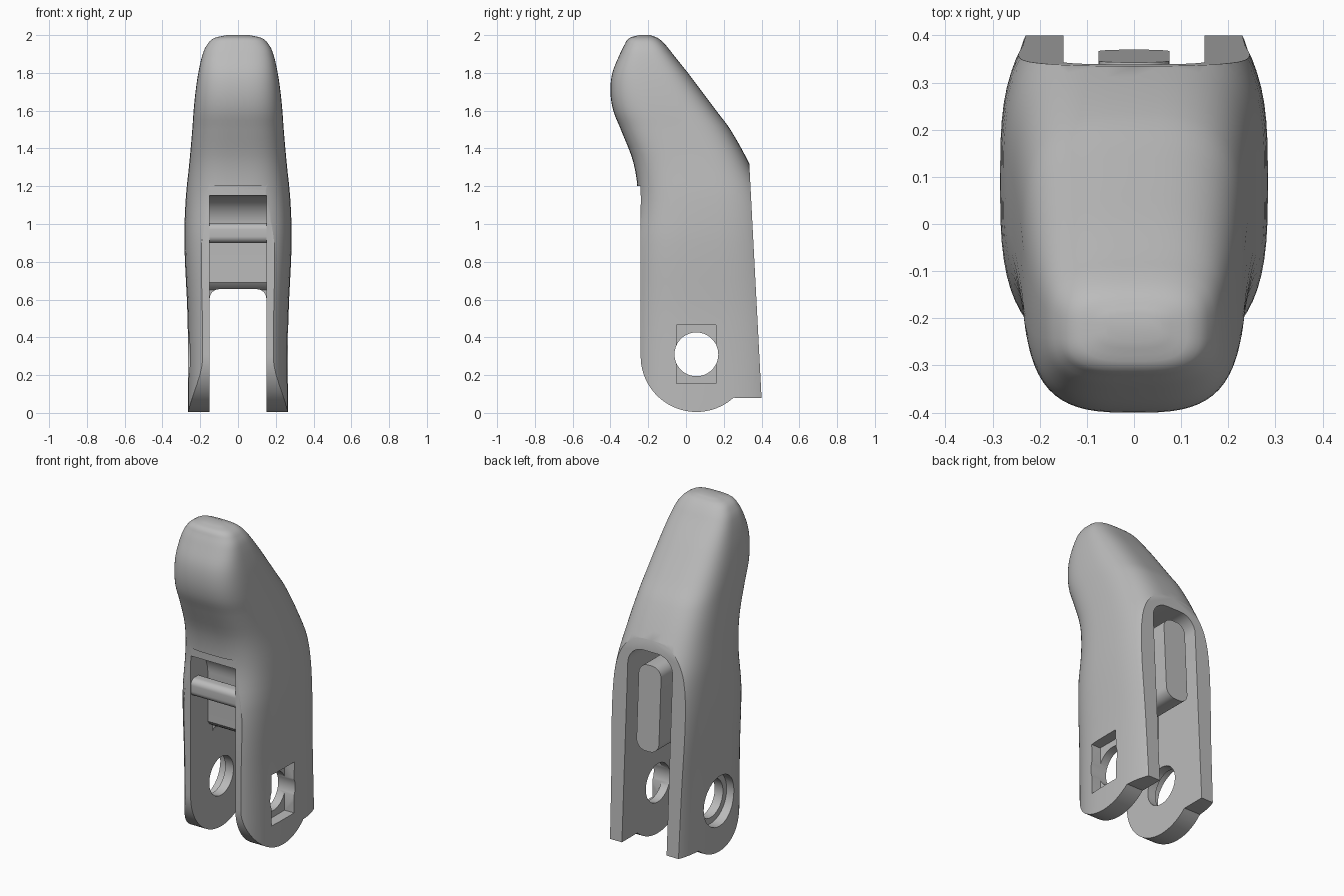
import bpy, bmesh, math

cube = bpy.data.objects.get("Cube")
if cube:
    bpy.data.objects.remove(cube, do_unlink=True)

grey = bpy.data.materials.new("plain grey")
grey.use_nodes = True
grey.diffuse_color = (0.5, 0.5, 0.5, 1)
grey.node_tree.nodes["Principled BSDF"].inputs["Base Color"].default_value = grey.diffuse_color


def make_object(name, bm):
    bmesh.ops.recalc_face_normals(bm, faces=bm.faces)
    mesh = bpy.data.meshes.new(name)
    bm.to_mesh(mesh)
    bm.free()
    mesh.materials.append(grey)
    obj = bpy.data.objects.new(name, mesh)
    bpy.context.collection.objects.link(obj)
    return obj


def prism(name, points, axis, low, high):
    """Extrude a flat outline along x (points are y, z) or y (points are x, z)."""
    bm = bmesh.new()
    place = (lambda p, d: (d, p[0], p[1])) if axis == "x" else (lambda p, d: (p[0], d, p[1]))
    ends = [[bm.verts.new(place(p, d)) for p in points] for d in (low, high)]
    bm.faces.new(ends[0])
    bm.faces.new(ends[1][::-1])
    count = len(points)
    for i in range(count):
        j = (i + 1) % count
        bm.faces.new((ends[0][i], ends[0][j], ends[1][j], ends[1][i]))
    return make_object(name, bm)


def arc(cy, cz, r, start, end, steps):
    angles = [math.radians(start + (end - start) * i / steps) for i in range(steps + 1)]
    return [(cy + r * math.cos(a), cz + r * math.sin(a)) for a in angles]


def rounded(left, right, bottom, top, r):
    corners = [(right - r, top - r), (left + r, top - r), (left + r, bottom + r), (right - r, bottom + r)]
    return [p for k, (a, b) in enumerate(corners) for p in arc(a, b, r, 90 * k, 90 * k + 90, 8)]


def boolean(obj, cutter, operation):
    cutter.hide_render = True
    cutter.hide_set(True)
    mod = obj.modifiers.new("cut", "BOOLEAN")
    mod.operation = operation
    mod.solver = "EXACT"
    mod.object = cutter
    bpy.context.view_layer.objects.active = obj
    bpy.ops.object.modifier_apply(modifier=mod.name)


def smooth(obj):
    bpy.ops.object.select_all(action="DESELECT")
    obj.select_set(True)
    bpy.context.view_layer.objects.active = obj
    bpy.ops.object.shade_smooth_by_angle(angle=math.radians(30))


# Body stations: height, front, back, half width
stations = [
    (-.05, -.29, .52, .264), (.5, -.29, .5, .267), (.9, -.28, .46, .284),
    (1.13, -.255, .42, .277), (1.32, -.277, .335, .258), (1.5, -.345, .235, .242),
    (1.6, -.385, .16, .235), (1.7, -.4, .085, .225), (1.8, -.39, .01, .21),
    (1.9, -.35, -.07, .187), (1.95, -.325, -.11, .163), (1.985, -.3, -.15, .125),
    (2, -.25, -.19, .06)]


def spline(rows, steps):
    """Smooth curve through rows with slopes taken against height."""
    def slope(i):
        a, b = rows[max(i - 1, 0)], rows[min(i + 1, len(rows) - 1)]
        return [(q - p) / (b[0] - a[0]) for p, q in zip(a, b)]
    for i in range(len(rows) - 1):
        a, b, sa, sb = rows[i], rows[i + 1], slope(i), slope(i + 1)
        h = b[0] - a[0]
        for s in range(steps):
            t = s / steps
            k = t * t * (3 - 2 * t)
            yield [p + (q - p) * k + h * (u * t * (1 - t) ** 2 - v * t * t * (1 - t))
                   for p, q, u, v in zip(a, b, sa, sb)]
    yield rows[-1]


def power(value, exponent):
    return math.copysign(abs(value) ** exponent, value)


# Lofted body with rounded-square sections
SIDES = 64
bm = bmesh.new()
rings = []
for z, front, back, half in spline(stations, 4):
    ring = []
    for i in range(SIDES):
        a = math.tau * i / SIDES
        x = half * power(math.cos(a), 2 / 3.1)
        y = (front + back) / 2 + (back - front) / 2 * power(math.sin(a), 2 / 3.1)
        ring.append(bm.verts.new((x, y, z)))
    rings.append(ring)
for low, high in zip(rings, rings[1:]):
    for i in range(SIDES):
        j = (i + 1) % SIDES
        bm.faces.new((low[i], low[j], high[j], high[i]))
bm.faces.new(rings[0][::-1])
bm.faces.new(rings[-1])
body = make_object("body", bm)

# Side outline: round foot, heel step, flat front and sloping flat back
HY, HZ = .055, .3
outline = arc(HY, HZ, .295, 180, 312, 32)
outline += [(.257, .08), (.4, .08), (.335, 1.32), (.7, 1.4), (.7, 2.2), (-.7, 2.2), (-.7, 1.24), (-.24, 1.2)]
side_outline = prism("side_outline_cutter", outline, "x", -1, 1)
boolean(body, side_outline, "INTERSECT")

# Slots between the legs, leaving a cross web
slot = .15
WEB_FRONT, WEB_BACK = -.075, .03
front_points = [(-1, -1), (-1, 1.15)] + arc(-.235, .99, .16, 90, 0, 12)
front_points += [(WEB_FRONT, .69), (-.06, .67), (-.03, .65), (-.03, -1)]
cutters = [
    prism("front_slot_cutter", front_points, "x", -slot, slot),
    prism("back_slot_cutter", rounded(-slot, slot, -1, 1.25, .1), "y", WEB_BACK, 1),
    prism("through_slot_cutter", rounded(-slot, slot, -1, .655, .05), "y", -1, 1),
    # Axle hole with a square pocket on one side and a round one on the other
    prism("square_pocket_cutter", [(-.05, .155), (.16, .155), (.16, .465), (-.05, .465)], "x", .2, 1),
    prism("round_pocket_cutter", arc(HY, .31, .152, 0, 350, 35), "x", -1, -.205),
    prism("axle_hole_cutter", arc(HY, .31, .116, 0, 350, 35), "x", -1, 1),
]
for cutter in cutters:
    boolean(body, cutter, "DIFFERENCE")
smooth(body)

# Raised block in the back slot, flush with the back face
block = prism("back_block", rounded(-.075, .075, .66, 1.17, .06), "y", WEB_BACK - .03, .6)
boolean(block, side_outline, "INTERSECT")
smooth(block)

# Rounded bar across the front window
bar = prism("front_bar", rounded(-.238, -.14, .9, 1.005, .035), "x", -slot - .01, slot + .01)
smooth(bar)
